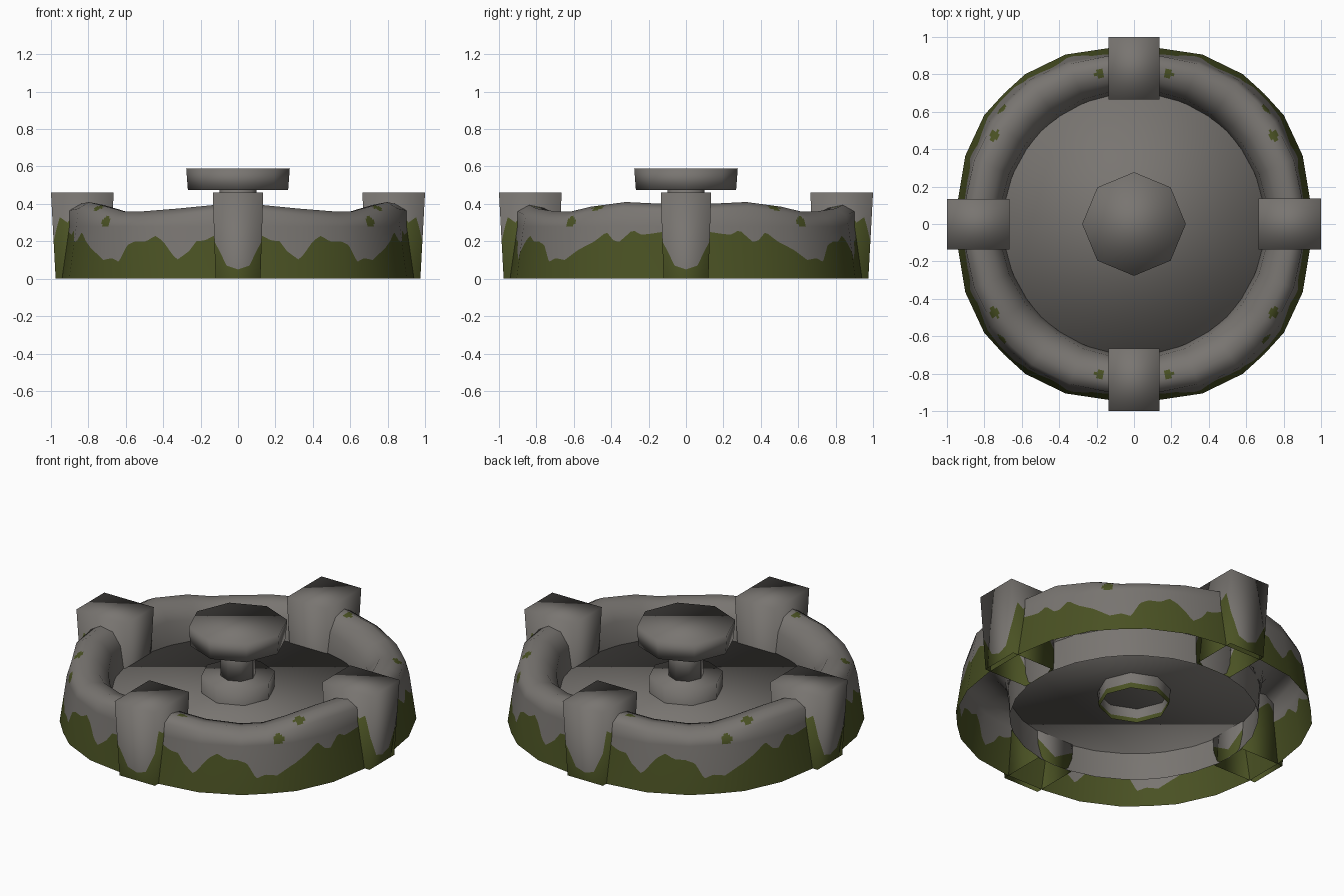
import bpy, bmesh, math
from mathutils import Vector

if "Cube" in bpy.data.objects:
    bpy.data.objects.remove(bpy.data.objects["Cube"])


def material(name, rgb):
    m = bpy.data.materials.new(name)
    m.diffuse_color = (*rgb, 1)
    m.use_nodes = True
    m.node_tree.nodes["Principled BSDF"].inputs["Base Color"].default_value = m.diffuse_color
    return m


STONE = material("stone_grey", (0.190, 0.178, 0.165))
MOSS = material("moss_green", (0.068, 0.083, 0.017))


def table(pairs, x):
    """Straight-line lookup in a list of (x, value) pairs."""
    if x <= pairs[0][0]:
        return pairs[0][1]
    for (a, p), (b, q) in zip(pairs, pairs[1:]):
        if x <= b:
            return p + (q - p) * (x - a) / (b - a)
    return pairs[-1][1]


def skin(name, grid, normals, nu, nv, moss, spot=lambda p: False, cap=False):
    """Closed low-poly skin, refined so that the moss edge can run across it.
    moss(p, u) gives the moss height as a fraction of the first row."""
    n, rows = len(grid), len(grid[0])

    def sample(g, u, v):
        i, j = int(u), min(int(v), rows - 2)
        s, t = u - i, v - j
        i, k = i % n, (i + 1) % n
        return (g[i][j].lerp(g[k][j], s)).lerp(g[i][j + 1].lerp(g[k][j + 1], s), t)

    verts, norms, faces, mats = [], [], [], []
    vs_upper = [1 + k / nv for k in range((rows - 2) * nv + 1)]
    for c in range(n * nu):
        u = c / nu
        m = moss(sample(grid, u, 0), u)
        vs = [0, m] + [m + (1 - m) * k / 4 for k in range(1, 4)] + vs_upper
        for v in vs:
            verts.append(sample(grid, u, v))
            norms.append(sample(normals, u, v).normalized())
    h = len(vs)
    for c in range(n * nu):
        d = (c + 1) % (n * nu)
        for r in range(h - 1):
            f = [c * h + r, d * h + r, d * h + r + 1, c * h + r + 1]
            faces.append(f)
            mid = sum((verts[k] for k in f), Vector()) / 4
            mats.append(1 if r == 0 or spot(mid) else 0)
    if cap:
        faces.append([i * nu * h + h - 1 for i in range(n)])
        mats.append(0)
    me = bpy.data.meshes.new(name)
    me.from_pydata(verts, [], faces)
    me.materials.append(STONE)
    me.materials.append(MOSS)
    me.polygons.foreach_set("material_index", mats)
    me.polygons.foreach_set("use_smooth", [True] * len(faces))
    me.update()
    me.normals_split_custom_set_from_vertices([tuple(q) for q in norms])
    ob = bpy.data.objects.new(name, me)
    bpy.context.collection.objects.link(ob)
    return ob


def drum(name, rings, bottom=True, top=True, moss_z=-1, sides=8):
    """Smooth eight-sided drum through (radius, z) rings."""
    bm = bmesh.new()
    loops = [[bm.verts.new((r * math.cos(k * math.tau / sides),
                            r * math.sin(k * math.tau / sides), z))
              for k in range(sides)] for r, z in rings]
    for lo, up in zip(loops, loops[1:]):
        for k in range(sides):
            d = (k + 1) % sides
            f = bm.faces.new((lo[k], lo[d], up[d], up[k]))
            f.material_index = int(f.calc_center_median().z < moss_z)
    if bottom:
        bm.faces.new(loops[0][::-1])
    if top:
        bm.faces.new(loops[-1])
    for f in bm.faces:
        f.smooth = True
    me = bpy.data.meshes.new(name)
    bm.to_mesh(me)
    bm.free()
    me.materials.append(STONE)
    me.materials.append(MOSS)
    ob = bpy.data.objects.new(name, me)
    bpy.context.collection.objects.link(ob)


# Basin wall: one quarter is described by angle and mirrored all round
FOOT = [(0, .94), (8, .95), (22, .973), (36, .99), (45, .985), (54, .99), (68, .977), (82, .95), (90, .94)]
CREST = [(0, .40), (8, .40), (22, .41), (36, .385), (45, .36), (54, .36), (68, .375), (82, .395), (90, .395)]
MOSS_LINE = [(0, .2), (8, .25), (12, .24), (15, .235), (18, .26), (22, .2), (24, .2), (27, .25), (31, .2),
             (37, .15), (42, .1), (46, .11), (49, .09), (52, .18), (55, .2), (59, .2), (62, .23), (65, .2),
             (70, .10), (74, .15), (76, .2), (79, .205), (82, .23), (90, .2)]


def fold(deg):
    deg %= 180
    return 180 - deg if deg > 90 else deg


def profile(deg):
    a = fold(deg)
    R, t = table(FOOT, a), table(CREST, a)
    s = 1 + (R - .95) * .5
    pts = [(R, 0), (R - .04, .28), (.91 * s, t - .035), (.85 * s, t), (.77 * s, t - .015),
           (.72, t - .09), (.70, .17), (.69, 0)]
    c, d = math.cos(math.radians(deg)), math.sin(math.radians(deg))
    return [Vector((r * c, r * d, z)) for r, z in pts]


quarter = [a for a, _ in FOOT]
angles = sorted({b % 360 for a in quarter for b in (a, 180 - a, 180 + a, 360 - a)})
wall = [profile(a) for a in angles]
n, rows = len(wall), len(wall[0])
wall_n = [[(wall[(i + 1) % n][j] - wall[i - 1][j]).cross(
    wall[i][min(j + 1, rows - 1)] - wall[i][max(j - 1, 0)]).normalized()
    for j in range(rows)] for i in range(n)]
SPOTS = [(Vector((.70, .61, .30)), .032), (Vector((.74, .47, .37)), .03), (Vector((.185, .80, .385)), .024)]


def wall_spot(p):
    q = Vector((abs(p.x), abs(p.y), p.z))
    return any((q - c).length < r for c, r in SPOTS)


skin("basin_wall", wall, wall_n, 12, 5,
     lambda p, u: table(MOSS_LINE, fold(math.degrees(math.atan2(p.y, p.x)))) / .28, wall_spot)

# Four tapered blocks over the wall, open underneath
BLOCK_MOSS = [(0, .2), (.08, .16), (.25, .07), (.5, .05), (.75, .07), (.92, .16), (1, .2), (1.12, .33),
              (1.25, .3), (1.4, .36), (1.6, .3), (2, .12), (2.5, .05), (3, .12), (3.4, .3), (3.6, .36),
              (3.75, .3), (3.88, .33), (4, .2)]
corners = [((.975, -.12), (1.0, -.135)), ((.975, .12), (1.0, .135)),
           ((.685, .12), (.665, .135)), ((.685, -.12), (.665, -.135))]
signs = [(1, -1), (1, 1), (-1, 1), (-1, -1)]
block = [[Vector((*b, 0)), Vector((*t, .46))] for b, t in corners]
block_n = [[Vector((x, y, 0)).normalized(), Vector((x, y, 1)).normalized()] for x, y in signs]
for k, side in enumerate(("right", "back", "left", "front")):
    ob = skin(side + "_block", block, block_n, 24, 1,
              lambda p, u: table(BLOCK_MOSS, u) / .46, cap=True)
    ob.rotation_euler.z = k * math.pi / 2

# Basin floor
drum("basin_floor", [(.705, .172), (.705, .18)], sides=24)

# Centre piece: plinth, stem and flat bowl
drum("plinth", [(.195, .08), (.2, .11), (.21, .28)], bottom=False, moss_z=.1)
drum("stem", [(.10, .27), (.10, .48)])
drum("upper_bowl", [(.268, .475), (.277, .59)])
